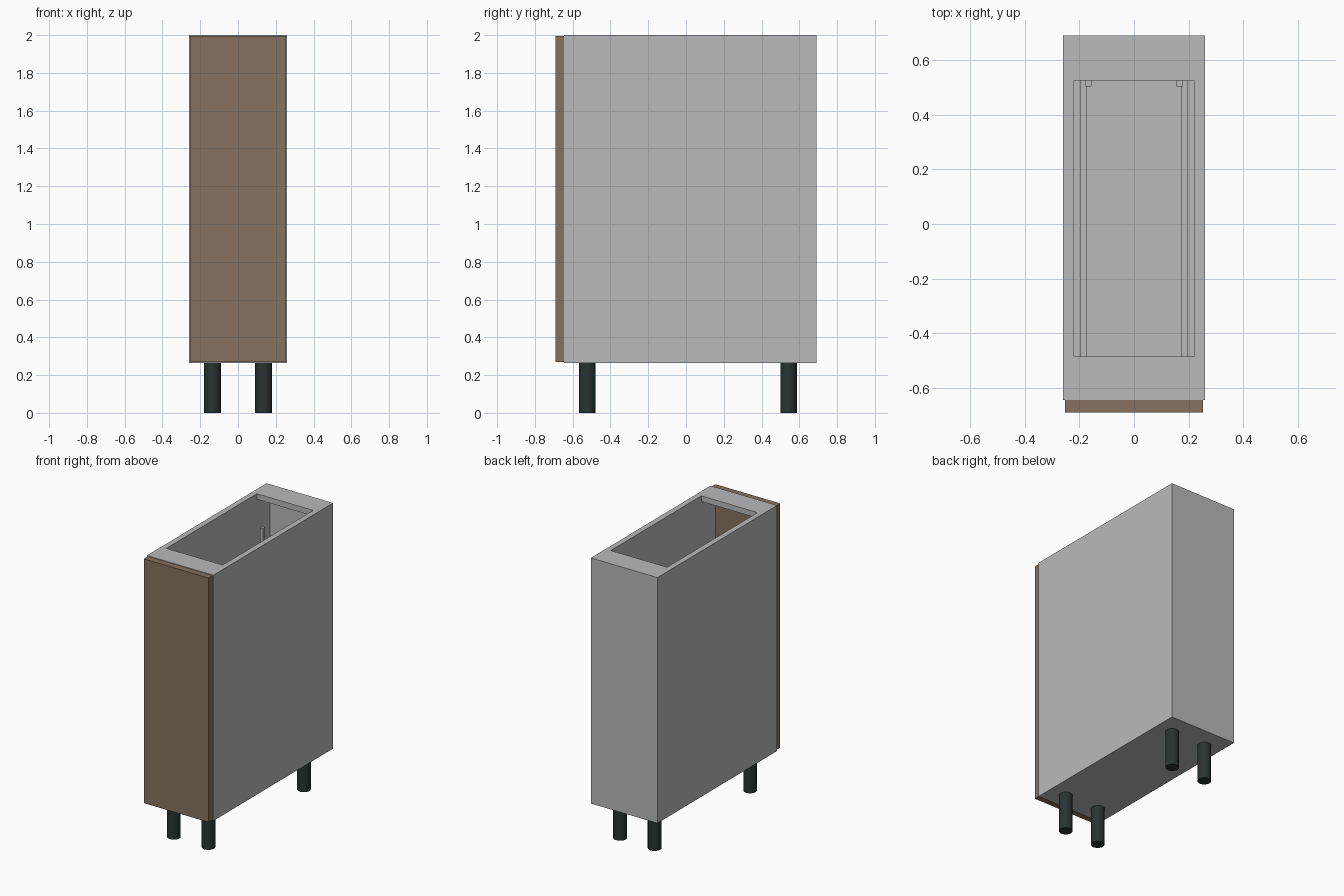
import bpy

if "Cube" in bpy.data.objects:
    bpy.data.objects.remove(bpy.data.objects["Cube"])


def material(name, rgb):
    m = bpy.data.materials.new(name)
    m.diffuse_color = (*rgb, 1)
    m.use_nodes = True
    m.node_tree.nodes["Principled BSDF"].inputs["Base Color"].default_value = m.diffuse_color
    return m


GREY = material("light grey", (0.485, 0.49, 0.5))
BROWN = material("brown wood", (0.235, 0.17, 0.117))
DARK = material("dark leg", (0.022, 0.033, 0.032))


def box(name, x, y, z, mat=GREY):
    """Box from (min, max) ranges on each axis."""
    bpy.ops.mesh.primitive_cube_add(size=1, location=[sum(r) / 2 for r in (x, y, z)])
    o = bpy.context.object
    o.name = name
    o.scale = [r[1] - r[0] for r in (x, y, z)]
    bpy.ops.object.transform_apply(location=False, rotation=False, scale=True)
    o.data.materials.append(mat)
    return o


def pair(name, x, y, z):
    """Box and its mirror image across x = 0."""
    box(name + "_right", x, y, z)
    box(name + "_left", (-x[1], -x[0]), y, z)


FRONT, BACK, BASE, TOP = -0.645, 0.69, 0.265, 2.0
INNER = (-0.22, 0.22)

# Carcass
pair("side_panel", (0.22, 0.26), (FRONT, BACK), (BASE, TOP))
box("bottom_panel", INNER, (FRONT, BACK), (BASE, BASE + 0.04))
box("back_panel", INNER, (BACK - 0.02, BACK), (BASE + 0.04, TOP - 0.04))
box("front_stretcher", INNER, (FRONT, -0.485), (TOP - 0.04, TOP))
box("back_stretcher", INNER, (0.525, BACK), (TOP - 0.04, TOP))

# Door
box("door", (-0.253, 0.253), (-0.69, FRONT), (0.27, 1.995), BROWN)

# Pull-out fitting: two trays joined by rear posts
for level, z in (("lower", 0.35), ("upper", 1.08)):
    box(level + "_tray_floor", (-0.18, 0.18), (-0.64, 0.525), (z, z + 0.02))
    pair(level + "_tray_side", (0.172, 0.197), (-0.64, 0.525), (z, z + 0.2))
    box(level + "_tray_back", (-0.172, 0.172), (0.525, 0.54), (z, z + 0.2))
pair("rear_post", (0.155, 0.18), (0.503, 0.525), (0.35, 1.78))

# Legs
for side, x in (("left", -0.135), ("right", 0.135)):
    for end, y in (("front", -0.523), ("back", 0.543)):
        bpy.ops.mesh.primitive_cylinder_add(vertices=32, radius=0.044, depth=BASE,
                                            location=(x, y, BASE / 2))
        leg = bpy.context.object
        leg.name = f"{end}_{side}_leg"
        leg.data.materials.append(DARK)
        bpy.ops.object.shade_smooth_by_angle()
